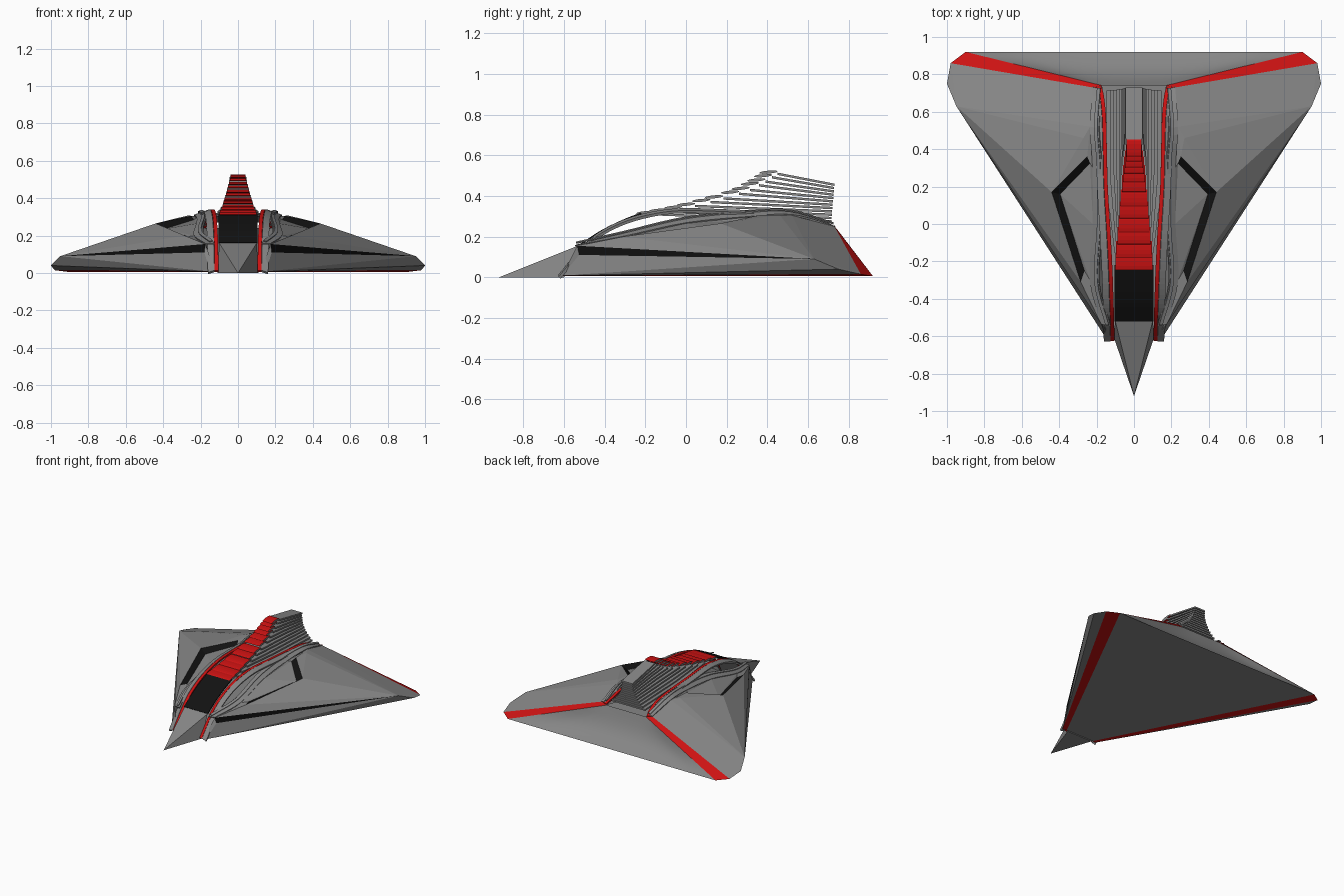
import bpy, bmesh, math
from mathutils import Vector

if "Cube" in bpy.data.objects:
    bpy.data.objects.remove(bpy.data.objects["Cube"])


def material(name, rgb):
    m = bpy.data.materials.new(name)
    m.diffuse_color = (*rgb, 1)
    m.use_nodes = True
    m.node_tree.nodes["Principled BSDF"].inputs["Base Color"].default_value = m.diffuse_color
    return m


GREY, RED, BLACK = 0, 1, 2
MATS = [material("hull grey", (0.24, 0.24, 0.24)),
        material("trim red", (0.60, 0.006, 0.006)),
        material("vent black", (0.006, 0.006, 0.006))]


def build(name, verts, faces, mirror=False, solid=0, smooth=False):
    """faces: list of (vertex indices, material)"""
    bm = bmesh.new()
    vs = [bm.verts.new(v) for v in verts]
    for idx, mat in faces:
        f = bm.faces.new([vs[i] for i in idx])
        f.material_index = mat
        f.smooth = smooth
    bmesh.ops.recalc_face_normals(bm, faces=bm.faces)
    me = bpy.data.meshes.new(name)
    bm.to_mesh(me)
    bm.free()
    for m in MATS:
        me.materials.append(m)
    ob = bpy.data.objects.new(name, me)
    bpy.context.collection.objects.link(ob)
    if solid:
        mod = ob.modifiers.new("thickness", 'SOLIDIFY')
        mod.thickness = solid
        mod.offset = 0
    if mirror:
        ob.modifiers.new("mirror", 'MIRROR')
    return ob


def spline(pts, n=5):
    """Catmull-Rom curve through pts"""
    p = [Vector(a) for a in pts]
    p = [2 * p[0] - p[1]] + p + [2 * p[-1] - p[-2]]
    out = []
    for a, b, c, d in zip(p, p[1:], p[2:], p[3:]):
        for k in range(n):
            t = k / n
            out.append(0.5 * (2 * b + (c - a) * t + (2 * a - 5 * b + 4 * c - d) * t * t
                              + (3 * b - a - 3 * c + d) * t ** 3))
    return out + [p[-2]]


def ribbon(name, left, right, mat, solid=0.01, mirror=True):
    n = len(left)
    build(name, left + right,
          [((i, i + 1, n + i + 1, n + i), mat) for i in range(n - 1)],
          mirror, solid)


# Wing: closed faceted solid, mirrored
P = {
    'b0': (0.15, -0.61, 0.008), 'b1': (1.0, 0.75, 0.04), 'T2': (0.98, 0.86, 0.015),
    'b3': (0.90, 0.92, 0.005), 'i0': (0.12, -0.60, 0.005),
    'A0': (0.18, -0.525, 0.11), 'T': (0.95, 0.63, 0.09),
    'R0': (0.175, -0.535, 0.155), 'R1': (0.235, -0.30, 0.20), 'R2': (0.22, 0.0, 0.265),
    'R3': (0.22, 0.30, 0.295), 'R4': (0.235, 0.52, 0.305), 'R5': (0.22, 0.73, 0.25),
    'R6': (0.17, 0.74, 0.24),
    'C': (0.44, 0.17, 0.265), 'D': (0.25, 0.36, 0.305), 'E': (0.285, -0.31, 0.20),
    'G': (0.27, 0.46, 0.307),
    'c': (0.395, 0.16, 0.235), 'd': (0.235, 0.325, 0.285), 'e': (0.265, -0.25, 0.195)}
keys = list(P)
grey = ["R0 T E", "T C E", "R0 E e R1", "T G C", "C G D", "R1 e c", "R1 c R2",
        "R2 c d", "R2 d R3", "R3 d D R4", "D G R4", "T G R4", "T R4 R5", "T R5 T2",
        "T b1 T2", "b0 b1 T", "b0 T A0", "b0 A0 R0 i0", "b0 b1 T2",
        "i0 R0 R1", "i0 R1 R2", "i0 R2 R3", "i0 R3 R4", "i0 R4 R5", "i0 R5 R6", "i0 R6 b3"]
red = ["R5 T2 b3 R6", "b0 T2 b3 i0"]           # rear trim and underside edge stripe
black = ["A0 T R0", "E C c e", "C D d c"]      # edge slot and chevron vent
faces = [([keys.index(k) for k in f.split()], m)
         for group, m in ((grey, GREY), (red, RED), (black, BLACK)) for f in group]
build("wing", list(P.values()), faces, mirror=True)

# Flat belly plate
build("belly", [(-0.12, -0.6, 0.005), (0.12, -0.6, 0.005), (0.9, 0.92, 0.005),
                (-0.9, 0.92, 0.005)], [((0, 1, 2, 3), GREY)])

# Curved rear panel between the red trims
rows, cols = 8, 12
rv = []
for r in range(rows + 1):
    t = r / rows
    for k in range(cols + 1):
        u = 2 * k / cols - 1
        sag = math.sin(math.pi * t) * (1 - u ** 4)
        rv.append(((0.17 + 0.73 * t) * u, 0.74 + 0.18 * t - 0.02 * sag,
                   0.235 * (1 - t) + 0.005 - 0.03 * sag))
w = cols + 1
build("rear_panel", rv, [((r * w + k, r * w + k + 1, (r + 1) * w + k + 1, (r + 1) * w + k), GREY)
                         for r in range(rows) for k in range(cols)], smooth=True)

# Nose wedge
build("nose", [(0, -0.92, 0), (-0.1, -0.52, 0.16), (0.1, -0.52, 0.16),
               (-0.11, -0.6, 0), (0.11, -0.6, 0)],
      [((0, 1, 2), GREY), ((0, 3, 1), GREY), ((0, 2, 4), GREY),
       ((0, 4, 3), GREY), ((1, 3, 4, 2), GREY)])

# Cockpit window
win = spline([(0, -0.52, 0.16), (0, -0.42, 0.225), (0, -0.32, 0.275), (0, -0.22, 0.315)])
ribbon("window", [p + Vector((-0.103, 0, 0)) for p in win],
       [p + Vector((0.103, 0, 0)) for p in win], BLACK, 0.008, False)

# Arched red trim with grey rail beside it
arc = spline([(0.105, -0.62, 0.01), (0.107, -0.5, 0.15), (0.11, -0.4, 0.23),
              (0.115, -0.25, 0.295), (0.125, -0.05, 0.332), (0.14, 0.2, 0.328),
              (0.145, 0.4, 0.318), (0.15, 0.58, 0.30), (0.162, 0.69, 0.265),
              (0.175, 0.735, 0.24)])
mid = [p + Vector((0.02, -0.002, 0)) for p in arc]
mid[-1] = Vector((0.22, 0.73, 0.25))
ribbon("red_trim", arc, mid, RED, 0.012)
out = [p + Vector((0.035, 0, -0.012)) for p in mid]
out[-1] = Vector((0.225, 0.72, 0.25))
ribbon("upper_rail", mid, out, GREY, 0.014)

# Lower rail joining the wing root
edge = spline([P['R%d' % i] for i in range(6)])
rise = [p + Vector((-0.05, -0.01, 0.03 * math.sin(math.pi * i / (len(edge) - 1))))
        for i, p in enumerate(edge)]
ribbon("lower_rail", edge, rise, GREY, 0.008)
rib = [a.lerp(b, 0.45) + Vector((0, 0, 0.012)) for a, b in zip(edge, rise)]
ribbon("rail_rib", rib, [p + Vector((-0.018, 0, 0.006)) for p in rib], GREY, 0.006)

# Dorsal spine: stacked slats with red rounded caps stepping upwards
ridge = spline([(0.100, -0.20, 0.318), (0.088, -0.05, 0.347), (0.075, 0.1, 0.385),
                (0.062, 0.25, 0.430), (0.050, 0.34, 0.475), (0.040, 0.405, 0.517)], 12)
N = 12
for i in range(N):
    s = i / (N - 1)
    half, yf, zf = ridge[round(s * (len(ridge) - 1))]
    # rounded cap
    seg, a, b = 12, 0.046, 0.0075
    tilt = math.radians(5)
    cv = []
    for x in (-half, half):
        for k in range(seg):
            q = 2 * math.pi * k / seg
            y, z = a * math.cos(q), b * math.sin(q)
            cv.append((x, yf + y * math.cos(tilt) - z * math.sin(tilt),
                       zf + y * math.sin(tilt) + z * math.cos(tilt)))
    cf = [((k, (k + 1) % seg, seg + (k + 1) % seg, seg + k), RED) for k in range(seg)]
    cf += [(tuple(range(seg)), GREY), (tuple(range(seg, 2 * seg)), GREY)]
    build("spine_cap_%02d" % i, cv, cf)
    # slat running back from the cap
    wr = 0.046 + 0.10 * (1 - s) ** 2.3
    ys, zs, zr, yr = yf + 0.045, zf - 0.008, 0.275 + 0.180 * s, 0.715 + 0.015 * s
    h = 0.0058
    sv = [(x, y, z + dz) for dz in (-h, h)
          for x, y, z in ((-half - 0.004, ys, zs), (half + 0.004, ys, zs),
                          (wr, ys + 0.4 * (yr - ys), zs + 0.4 * (zr - zs)), (wr, yr, zr),
                          (-wr, yr, zr), (-wr, ys + 0.4 * (yr - ys), zs + 0.4 * (zr - zs)))]
    sf = [(tuple(range(6)), GREY), (tuple(range(6, 12)), GREY)]
    sf += [((k, (k + 1) % 6, 6 + (k + 1) % 6, 6 + k), GREY) for k in range(6)]
    build("spine_slat_%02d" % i, sv, sf)
